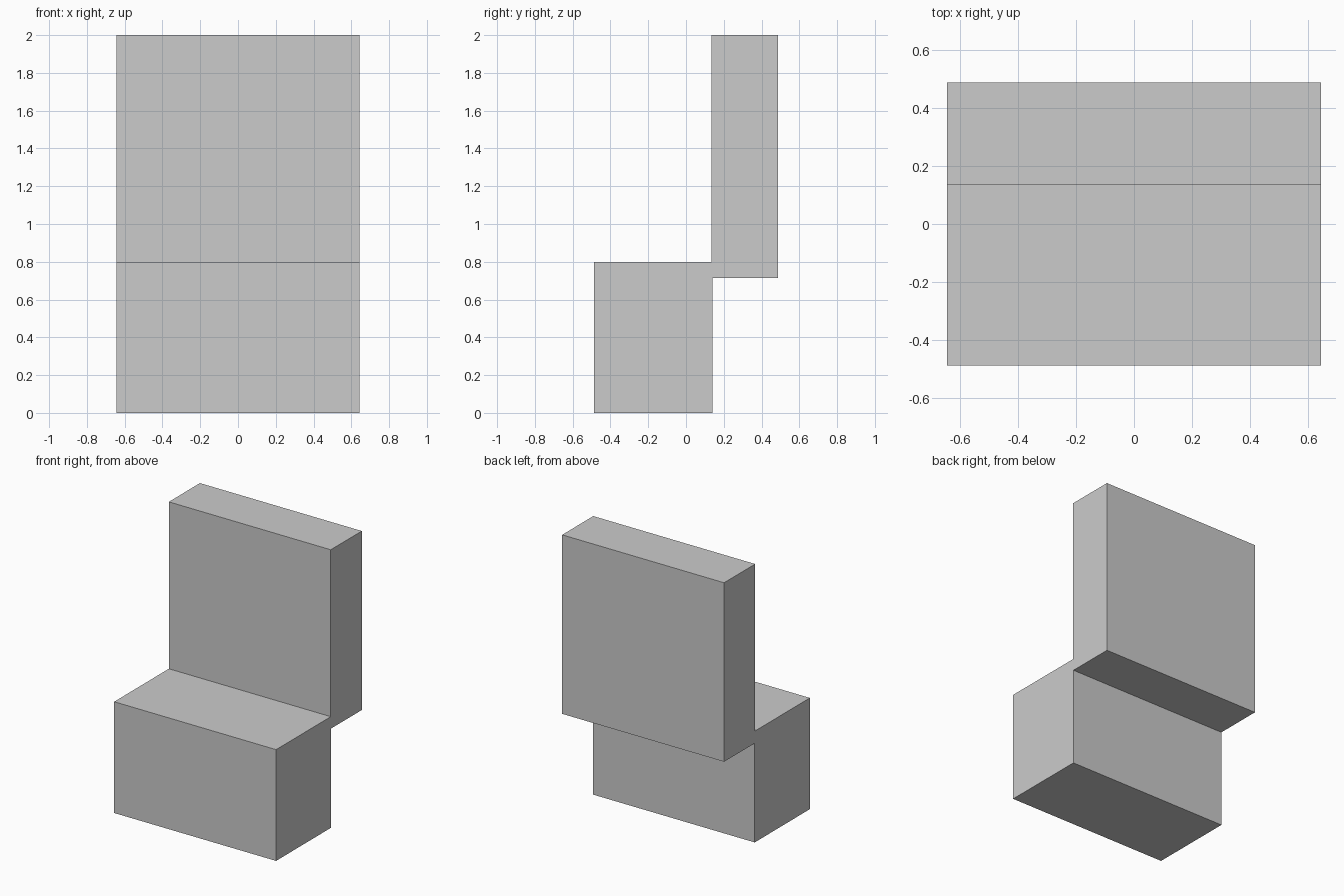
import bpy

if "Cube" in bpy.data.objects:
    bpy.data.objects.remove(bpy.data.objects["Cube"])

WIDTH = 1.288


def box(name, y, z):
    """Full-width box spanning the given y and z ranges."""
    bpy.ops.mesh.primitive_cube_add(size=1, location=(0, sum(y) / 2, sum(z) / 2))
    obj = bpy.context.object
    obj.name = name
    obj.scale = (WIDTH, y[1] - y[0], z[1] - z[0])
    bpy.ops.object.transform_apply(location=False, rotation=False, scale=True)
    return obj


# Seat block standing on the floor
box("seat", (-0.487, 0.139), (0, 0.8))

# Tall backrest, slightly overlapping the rear top edge of the seat
box("backrest", (0.134, 0.487), (0.713, 2))
